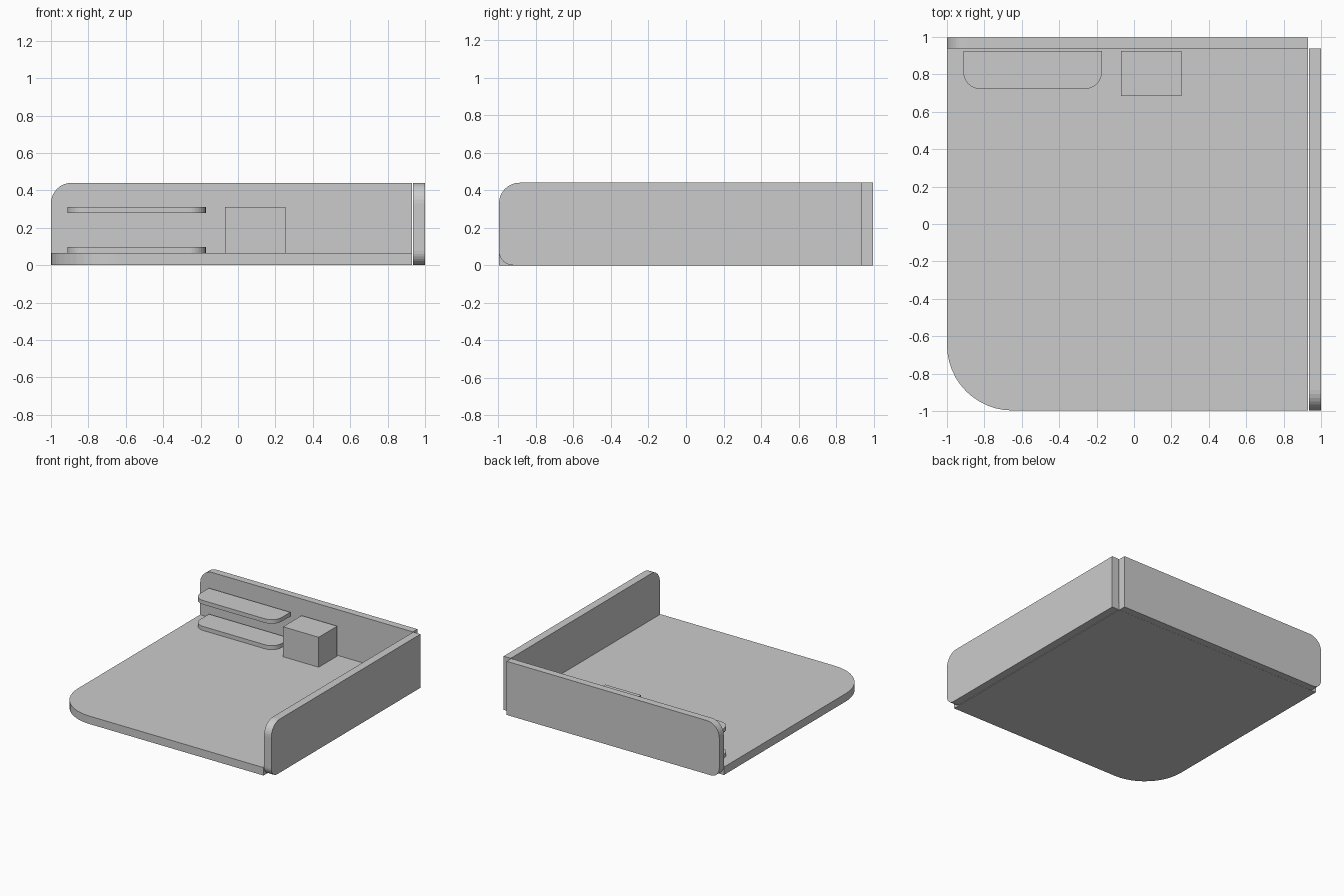
import bpy, bmesh, math

if "Cube" in bpy.data.objects:
    bpy.data.objects.remove(bpy.data.objects["Cube"])

grey = bpy.data.materials.new("light grey")
grey.diffuse_color = (0.6, 0.6, 0.6, 1)
grey.use_nodes = True
grey.node_tree.nodes["Principled BSDF"].inputs["Base Color"].default_value = grey.diffuse_color


def outline(u0, u1, v0, v1, radii, steps=8):
    """Rectangle with a radius per corner: low-low, high-low, high-high, low-high."""
    corners = [(u0, v0, 1, 1), (u1, v0, -1, 1), (u1, v1, -1, -1), (u0, v1, 1, -1)]
    pts = []
    for i, ((u, v, su, sv), r) in enumerate(zip(corners, radii)):
        if r == 0:
            pts.append((u, v))
            continue
        for k in range(steps + 1):
            a = math.pi + math.pi / 2 * (i + k / steps)
            pts.append((u + su * r + r * math.cos(a), v + sv * r + r * math.sin(a)))
    return pts


def prism(name, pts, place, start, end):
    """Extrude a 2D outline; place(u, v, w) maps it into 3D."""
    bm = bmesh.new()
    low = [bm.verts.new(place(u, v, start)) for u, v in pts]
    high = [bm.verts.new(place(u, v, end)) for u, v in pts]
    bm.faces.new(low)
    bm.faces.new(high)
    n = len(pts)
    for i in range(n):
        j = (i + 1) % n
        bm.faces.new((low[i], low[j], high[j], high[i]))
    bmesh.ops.recalc_face_normals(bm, faces=bm.faces)
    mesh = bpy.data.meshes.new(name)
    bm.to_mesh(mesh)
    bm.free()
    mesh.materials.append(grey)
    obj = bpy.data.objects.new(name, mesh)
    bpy.context.collection.objects.link(obj)
    return obj


def flat(u, v, w):
    return (u, v, w)


def facing_front(u, v, w):
    return (u, w, v)


def facing_side(u, v, w):
    return (w, u, v)


E = 0.997  # half depth

# floor with one large rounded corner
prism("floor", outline(-1, 0.93, -E, 0.937, (0.35, 0, 0, 0), 12), flat, 0, 0.065)

# walls with rounded free ends
wall_radii = (0.075, 0, 0, 0.11)
prism("back_wall", outline(-1, 0.93, 0, 0.44, wall_radii), facing_front, 0.938, E)
prism("right_wall", outline(-E, 0.937, 0, 0.44, wall_radii), facing_side, 0.935, 1.0)

# pair of shelves with rounded front corners
for name, z in (("lower_shelf", 0.065), ("upper_shelf", 0.278)):
    prism(name, outline(-0.912, -0.172, 0.722, 0.925, (0.09, 0.09, 0, 0)), flat, z, z + 0.033)

# cabinet block
prism("cabinet", outline(-0.07, 0.253, 0.685, 0.925, (0, 0, 0, 0)), flat, 0.065, 0.311)
